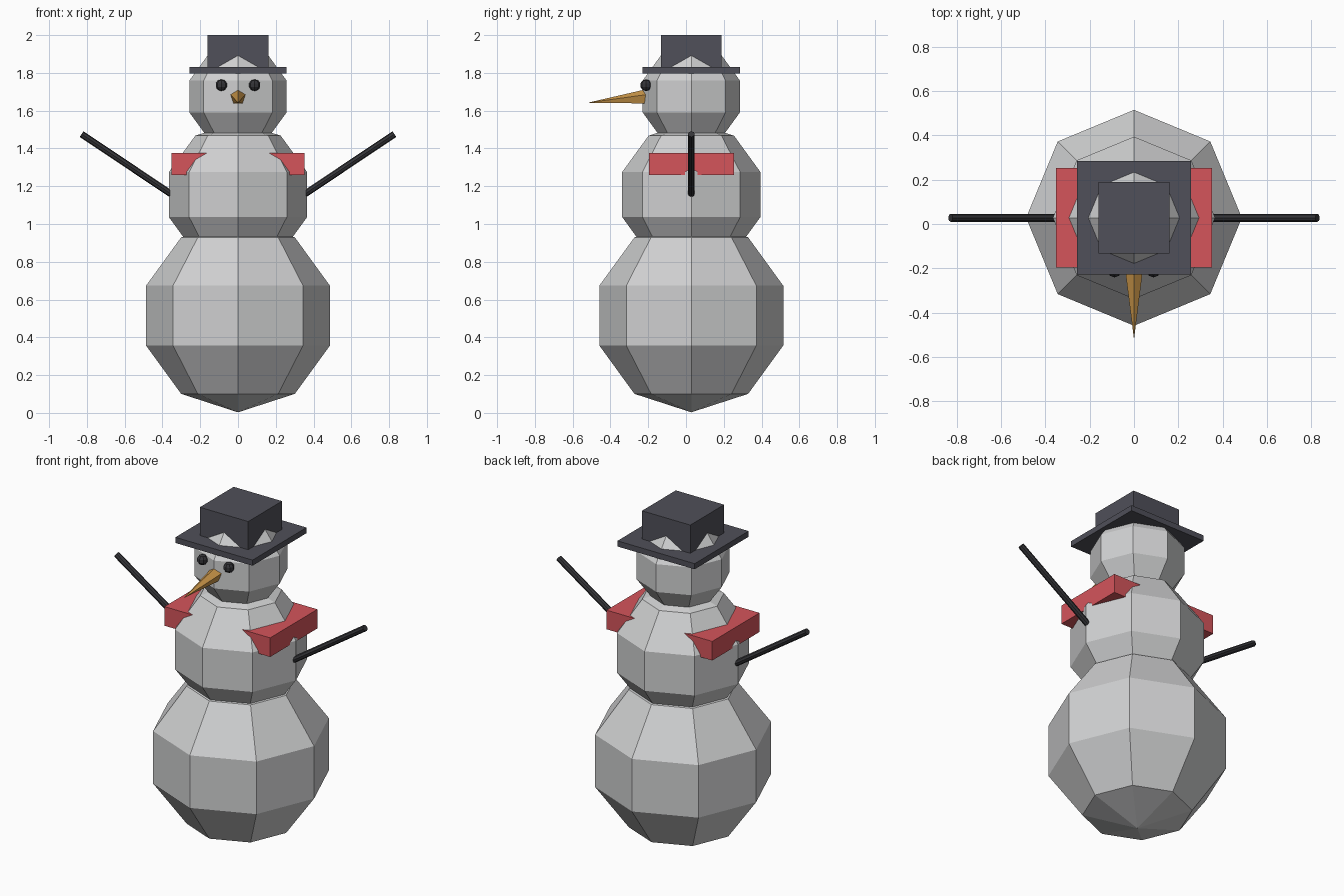
import bpy, bmesh
from math import pi
from mathutils import Matrix, Vector

cube = bpy.data.objects.get("Cube")
if cube:
    bpy.data.objects.remove(cube, do_unlink=True)

MID_Y = 0.028  # depth of the body axis


def material(name, rgb):
    mat = bpy.data.materials.new(name)
    mat.use_nodes = True
    colour = (*rgb, 1.0)
    mat.diffuse_color = colour
    mat.node_tree.nodes["Principled BSDF"].inputs["Base Color"].default_value = colour
    return mat


snow = material("snow grey", (0.63, 0.635, 0.64))
red = material("scarf red", (0.66, 0.09, 0.105))
felt = material("hat charcoal", (0.08, 0.08, 0.10))
coal = material("coal black", (0.035, 0.035, 0.04))
carrot = material("carrot orange", (0.58, 0.30, 0.065))


def finish(name, bm, mat):
    mesh = bpy.data.meshes.new(name)
    bm.to_mesh(mesh)
    bm.free()
    mesh.materials.append(mat)
    obj = bpy.data.objects.new(name, mesh)
    bpy.context.collection.objects.link(obj)
    return obj


def ball(name, centre, radius, mat):
    bm = bmesh.new()
    bmesh.ops.create_uvsphere(bm, u_segments=8, v_segments=5, radius=radius,
                              matrix=Matrix.Translation(centre))
    return finish(name, bm, mat)


def box(name, half_x, half_y, low, high, mat):
    bm = bmesh.new()
    place = Matrix.Translation((0, MID_Y, (low + high) / 2))
    size = Matrix.Diagonal((2 * half_x, 2 * half_y, high - low, 1))
    bmesh.ops.create_cube(bm, size=1, matrix=place @ size)
    return finish(name, bm, mat)


def rod(name, start, end, radius, mat):
    start, end = Vector(start), Vector(end)
    axis = end - start
    bm = bmesh.new()
    turn = axis.to_track_quat('Z', 'Y').to_matrix().to_4x4()
    bmesh.ops.create_cone(bm, cap_ends=True, segments=8, radius1=radius, radius2=radius,
                          depth=axis.length,
                          matrix=Matrix.Translation((start + end) / 2) @ turn)
    return finish(name, bm, mat)


# Three stacked snowballs
ball("lower_body", (0, MID_Y, 0.515), 0.512, snow)
ball("middle_body", (0, MID_Y, 1.156), 0.385, snow)
ball("head", (0, MID_Y, 1.675), 0.271, snow)

# Square scarf band, mostly buried in the shoulders
box("scarf", 0.352, 0.225, 1.26, 1.375, red)

# Square hat
box("hat_brim", 0.257, 0.257, 1.796, 1.83, felt)
box("hat_crown", 0.161, 0.161, 1.82, 2.0, felt)

# Eyes and stick arms
for side, s in (("left", 1), ("right", -1)):
    ball(side + "_eye", (s * 0.088, -0.212, 1.735), 0.031, coal)
    rod(side + "_arm", (s * 0.335, MID_Y, 1.146), (s * 0.828, MID_Y, 1.476), 0.018, coal)

# Five-sided carrot nose, with the tip drooping to the level of its underside
bm = bmesh.new()
base = [bm.verts.new(Matrix.Rotation(2 * pi * i / 5, 3, 'Y') @ Vector((0, 0, 0.043))
                     + Vector((0, -0.2, 1.673))) for i in range(5)]
tip = bm.verts.new((0, -0.52, 1.642))
bm.faces.new(base)
for i in range(5):
    bm.faces.new((base[i], base[(i + 1) % 5], tip))
bmesh.ops.recalc_face_normals(bm, faces=bm.faces)
finish("carrot_nose", bm, carrot)
